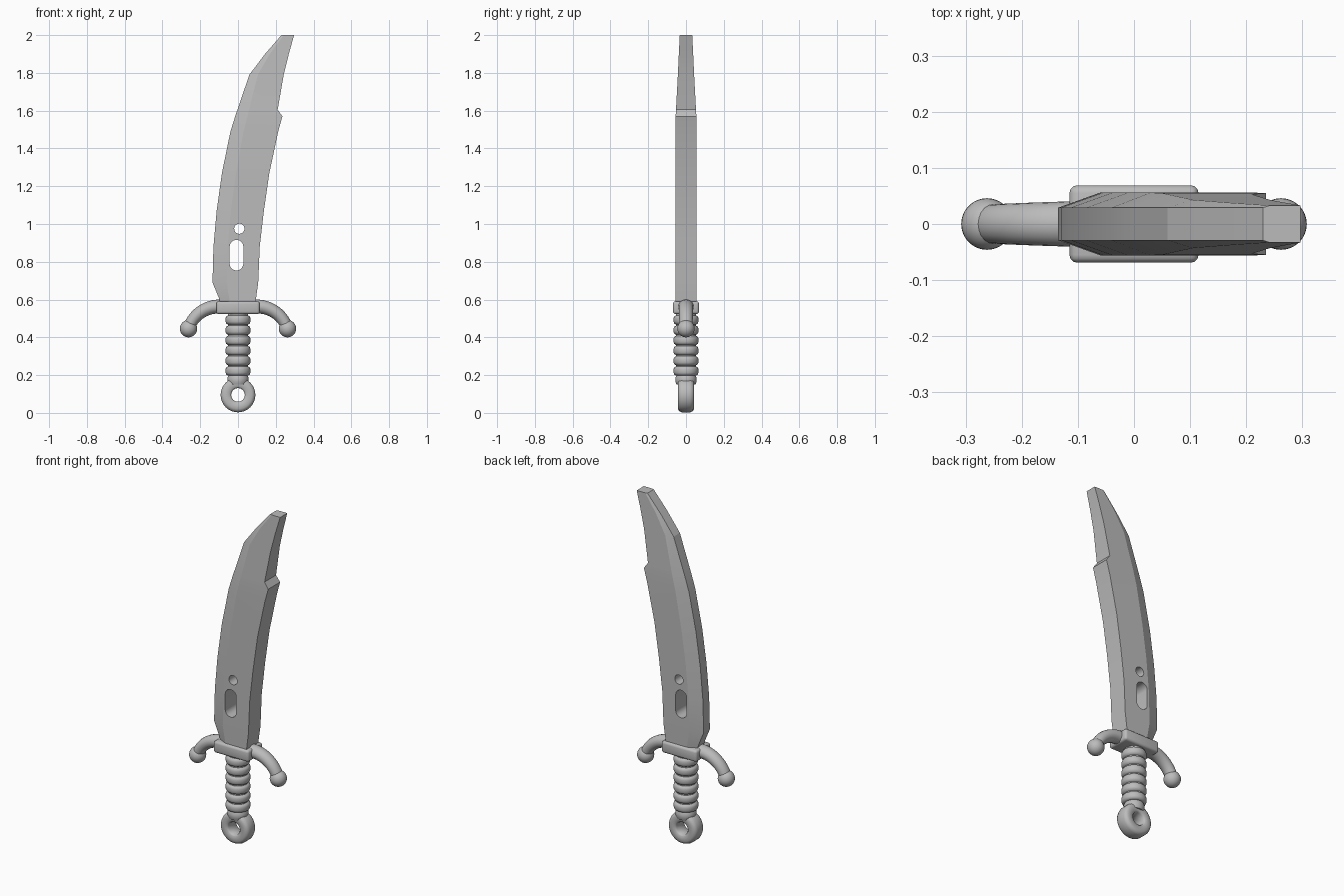
import bpy, bmesh, math
from mathutils import Matrix, Vector

if "Cube" in bpy.data.objects:
    bpy.data.objects.remove(bpy.data.objects["Cube"], do_unlink=True)

steel = bpy.data.materials.new("plain_grey")
steel.use_nodes = True
GREY = (0.5, 0.5, 0.5, 1)
steel.diffuse_color = GREY
steel.node_tree.nodes["Principled BSDF"].inputs["Base Color"].default_value = GREY


def finish(name, bm, smooth=None):
    bmesh.ops.recalc_face_normals(bm, faces=bm.faces)
    mesh = bpy.data.meshes.new(name)
    bm.to_mesh(mesh)
    bm.free()
    mesh.materials.append(steel)
    ob = bpy.data.objects.new(name, mesh)
    bpy.context.collection.objects.link(ob)
    bpy.ops.object.select_all(action='DESELECT')
    ob.select_set(True)
    bpy.context.view_layer.objects.active = ob
    if smooth:
        bpy.ops.object.shade_smooth_by_angle(angle=math.radians(smooth))
    return ob


def loft(bm, loops, caps=True, closed=False):
    rings = [[bm.verts.new(p) for p in loop] for loop in loops]
    n = len(rings[0])
    pairs = list(zip(rings, rings[1:])) + ([(rings[-1], rings[0])] if closed else [])
    for a, b in pairs:
        for i in range(n):
            j = (i + 1) % n
            bm.faces.new((a[i], a[j], b[j], b[i]))
    if caps and not closed:
        bm.faces.new(rings[0][::-1])
        bm.faces.new(rings[-1])


def lathe(bm, profile, sides=32, closed=False):
    loops = [[(r * math.cos(math.tau * i / sides), r * math.sin(math.tau * i / sides), z)
              for i in range(sides)] for r, z in profile]
    loft(bm, loops, closed=closed)


# Blade: height, cutting edge x, spine x, bevel width, half thickness
rows = [
    (0.57, -0.09, 0.092, 0.05, 0.055),
    (0.61, -0.102, 0.096, 0.055, 0.055),
    (0.69, -0.135, 0.107, 0.075, 0.056),
    (0.88, -0.13, 0.115, 0.075, 0.056),
    (1.07, -0.113, 0.137, 0.075, 0.056),
    (1.27, -0.085, 0.166, 0.075, 0.056),
    (1.49, -0.04, 0.213, 0.07, 0.056),
    (1.57, -0.015, 0.235, 0.065, 0.055),
    (1.605, -0.003, 0.21, 0.062, 0.053),
    (1.79, 0.06, 0.242, 0.045, 0.043),
    (1.9, 0.143, 0.269, 0.025, 0.038),
    (2.0, 0.23, 0.297, 0.012, 0.033),
]
bm = bmesh.new()
loft(bm, [[(e, -0.029, z), (e + w, -t, z), (s, -t, z),
           (s, t, z), (e + w, t, z), (e, 0.029, z)] for z, e, s, w, t in rows])
blade = finish("blade", bm)


def cut(target, x, z_low, z_high, radius):
    # Vertical capsule pushed through the blade
    bm = bmesh.new()
    outline = []
    for i in range(32):
        a = math.tau * (i + 0.5) / 32
        z = z_high if math.sin(a) > 0 else z_low
        outline.append((x + radius * math.cos(a), z + radius * math.sin(a)))
    loft(bm, [[(px, y, pz) for px, pz in outline] for y in (-0.2, 0.2)])
    cutter = finish("hole_cutter", bm)
    cutter.hide_render = True
    mod = target.modifiers.new("hole", 'BOOLEAN')
    mod.operation = 'DIFFERENCE'
    mod.solver = 'EXACT'
    mod.object = cutter
    bpy.context.view_layer.objects.active = target
    bpy.ops.object.modifier_apply(modifier=mod.name)
    bpy.data.objects.remove(cutter, do_unlink=True)


cut(blade, -0.008, 0.79, 0.88, 0.036)
cut(blade, 0.007, 0.975, 0.975, 0.027)
bpy.ops.object.select_all(action='DESELECT')
blade.select_set(True)
bpy.context.view_layer.objects.active = blade
bpy.ops.object.shade_smooth_by_angle(angle=math.radians(13))

# Guard block with rounded edges
bm = bmesh.new()
bmesh.ops.create_cube(bm, size=1, matrix=Matrix.Translation((0, 0, 0.557))
                      @ Matrix.Diagonal((0.23, 0.138, 0.068, 1)))
bmesh.ops.bevel(bm, geom=bm.edges[:], offset=0.014, segments=3, profile=0.5,
                affect='EDGES')
finish("guard_block", bm, 35)

# Drooping guard arms with ball ends
for side, label in ((1, "left"), (-1, "right")):
    start, ctrl_a, ctrl_b, end = (Vector(p) for p in (
        (0.07, 0, 0.56), (0.15, 0, 0.575), (0.235, 0, 0.53), (0.262, 0, 0.445)))
    loops = []
    for k in range(17):
        t = k / 16
        u = 1 - t
        p = start * u**3 + ctrl_a * 3*u*u*t + ctrl_b * 3*u*t*t + end * t**3
        d = ((ctrl_a - start) * u*u + (ctrl_b - ctrl_a) * 2*u*t + (end - ctrl_b) * t*t).normalized()
        normal = Vector((-d.z, 0, d.x))
        r = 0.038 - 0.007 * t
        loop = []
        for i in range(20):
            a = math.tau * i / 20
            q = p + normal * r * math.cos(a) + Vector((0, 1.1 * r * math.sin(a), 0))
            loop.append((q.x * side, q.y, q.z))
        loops.append(loop)
    bm = bmesh.new()
    loft(bm, loops)
    finish(label + "_guard_arm", bm, 40)
    bm = bmesh.new()
    bmesh.ops.create_uvsphere(bm, u_segments=28, v_segments=16, radius=0.046,
                              matrix=Matrix.Translation((0.262 * side, 0, 0.446)))
    finish(label + "_guard_ball", bm, 40)

# Ribbed grip turned from one profile
profile = [(0.05, 0.15), (0.056, 0.165), (0.056, 0.185), (0.05, 0.198)]
for k in range(6):
    z = 0.222 + k * 0.054
    profile += [(0.053, z - 0.024), (0.062, z - 0.019), (0.066, z - 0.009),
                (0.066, z + 0.009), (0.062, z + 0.019), (0.053, z + 0.024)]
profile.append((0.053, 0.54))
bm = bmesh.new()
lathe(bm, profile)
finish("grip", bm, 50)

# Ring pommel, its hole running front to back
bm = bmesh.new()
lathe(bm, [(0.036, -0.034), (0.044, -0.042), (0.074, -0.042), (0.086, -0.036),
           (0.092, -0.022), (0.092, 0.022), (0.086, 0.036), (0.074, 0.042),
           (0.044, 0.042), (0.036, 0.034)], 40, closed=True)
bm.transform(Matrix.Translation((0, 0, 0.095)) @ Matrix.Rotation(math.pi / 2, 4, 'X'))
finish("pommel_ring", bm, 50)
